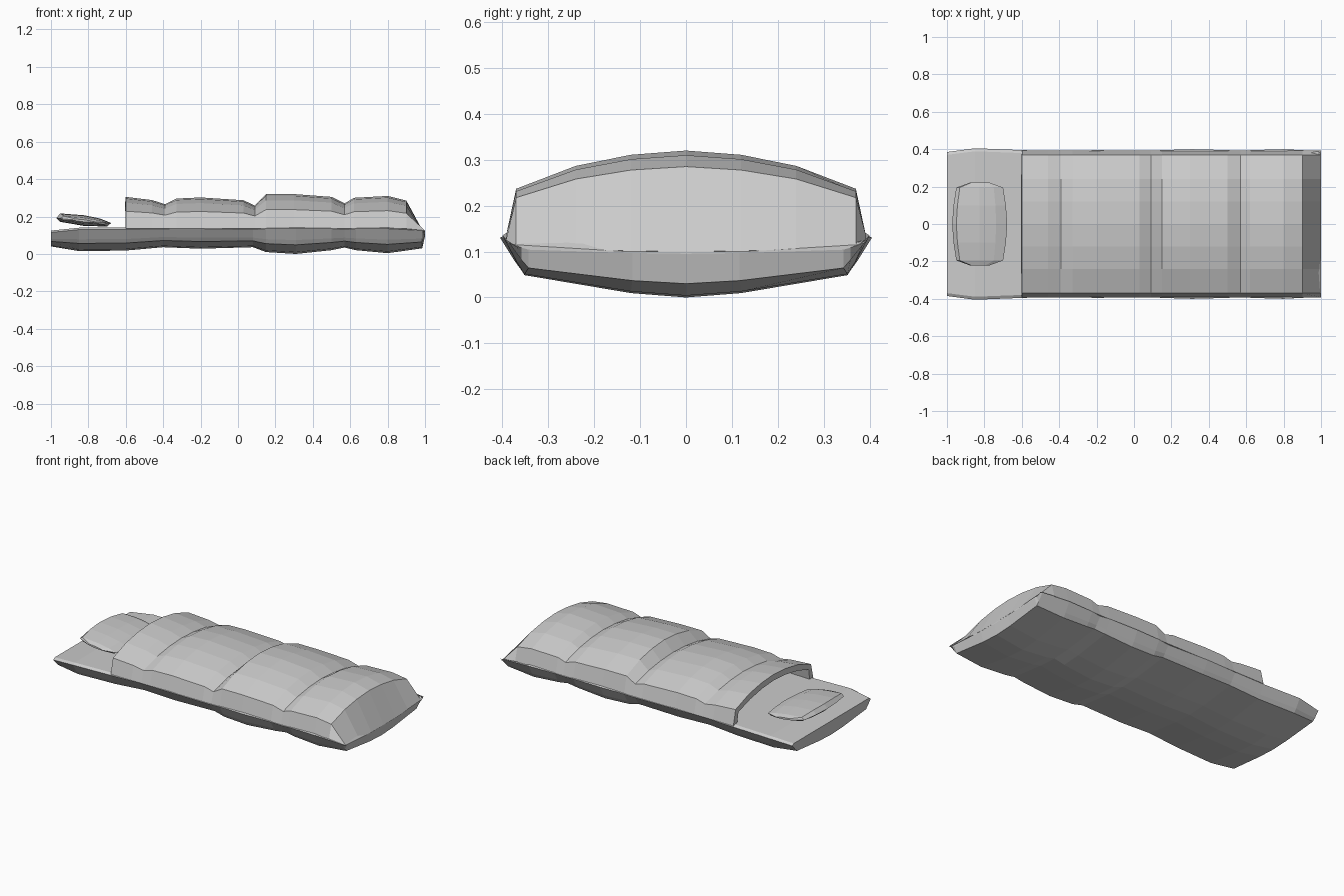
import bpy
import bmesh

cube = bpy.data.objects.get("Cube")
if cube:
    bpy.data.objects.remove(cube, do_unlink=True)

# Single fabric colour
fabric = bpy.data.materials.new("light grey fabric")
fabric.use_nodes = True
grey = (0.6, 0.6, 0.6, 1.0)
fabric.diffuse_color = grey
fabric.node_tree.nodes["Principled BSDF"].inputs["Base Color"].default_value = grey


def loft(name, rings, closed):
    """Skin a list of equal-length point rings; closed rings get end caps."""
    bm = bmesh.new()
    rows = [[bm.verts.new(p) for p in ring] for ring in rings]
    n = len(rows[0])
    for a, b in zip(rows, rows[1:]):
        for j in range(n if closed else n - 1):
            k = (j + 1) % n
            bm.faces.new((a[j], b[j], b[k], a[k]))
    if closed:
        bm.faces.new(rows[0])
        bm.faces.new(rows[-1])
        bmesh.ops.recalc_face_normals(bm, faces=bm.faces)
    mesh = bpy.data.meshes.new(name)
    bm.to_mesh(mesh)
    bm.free()
    mesh.materials.append(fabric)
    obj = bpy.data.objects.new(name, mesh)
    bpy.context.collection.objects.link(obj)
    return obj


def mirrored(half):
    """Extend a half profile (y from 0 outward) to run from -y to +y."""
    return [(-y, f) for y, f in reversed(half[1:])] + half


# Padded mat: stations of x, rim height, underside height, half width
mat_stations = [
    (-1.0, 0.115, 0.04, 0.385), (-0.85, 0.13, 0.015, 0.405),
    (-0.6, 0.13, 0.018, 0.395), (-0.4, 0.135, 0.036, 0.39),
    (-0.2, 0.135, 0.028, 0.395), (0.08, 0.13, 0.036, 0.39),
    (0.15, 0.135, 0.01, 0.395), (0.31, 0.135, 0.0, 0.4),
    (0.5, 0.135, 0.02, 0.395), (0.57, 0.13, 0.034, 0.39),
    (0.63, 0.135, 0.02, 0.395), (0.8, 0.135, 0.004, 0.4),
    (0.985, 0.125, 0.03, 0.39), (1.0, 0.12, 0.095, 0.39),
]
belly = mirrored([(0, 1), (0.3, 0.93), (0.88, 0.64), (0.92, 0.45), (1, 0)])
rings = []
for x, rim, low, width in mat_stations:
    lift = 0.01 if x < 0.9 else -0.005
    ring = [(x, y * width, rim - f * (rim - low)) for y, f in belly]
    centre = 0.1 if x > 0.99 else rim + lift
    ring += [(x, 0.96 * width, rim + lift), (x, 0.13, centre),
             (x, -0.13, centre), (x, -0.96 * width, rim + lift)]
    rings.append(ring)
loft("padded_mat", rings, True)

# Quilted cover: stations of x and crest height, open at the head end
cover_stations = [
    (-0.6, 0.305), (-0.46, 0.288), (-0.39, 0.266), (-0.33, 0.296),
    (-0.2, 0.302), (0.03, 0.287), (0.09, 0.258), (0.15, 0.32),
    (0.3, 0.32), (0.5, 0.305), (0.57, 0.27), (0.62, 0.3),
    (0.8, 0.31), (0.9, 0.285), (1.0, 0.1),
]
arch = mirrored([(0, 1), (0.12, 0.95), (0.24, 0.82), (0.37, 0.55), (0.392, 0)])
rings = []
for x, crest in cover_stations:
    edge = 0.125 if x > 0.95 else 0.135
    rings.append([(x, y, edge + f * (crest - edge)) for y, f in arch])
cover = loft("quilted_cover", rings, False)
shell = cover.modifiers.new("Thickness", "SOLIDIFY")
shell.thickness = 0.035
shell.offset = -1

# Pillow: tilted cushion with a pinched seam, lofted from side to side
seam = [(-1, 0), (-0.85, 0.9), (0, 1), (0.6, 0.7), (1, 0.1),
        (0.85, -0.6), (0, -0.9), (-0.85, -0.6)]
pillow_stations = [(-0.222, 0.05, 0.006), (-0.195, 0.125, 0.016),
                   (-0.1, 0.14, 0.027), (0, 0.147, 0.03),
                   (0.1, 0.14, 0.027), (0.195, 0.125, 0.016),
                   (0.222, 0.05, 0.006)]
rings = [[(-0.825 + u * half, y, 0.177 + v * thick - 0.1 * u * half)
          for u, v in seam] for y, half, thick in pillow_stations]
loft("pillow", rings, True)
